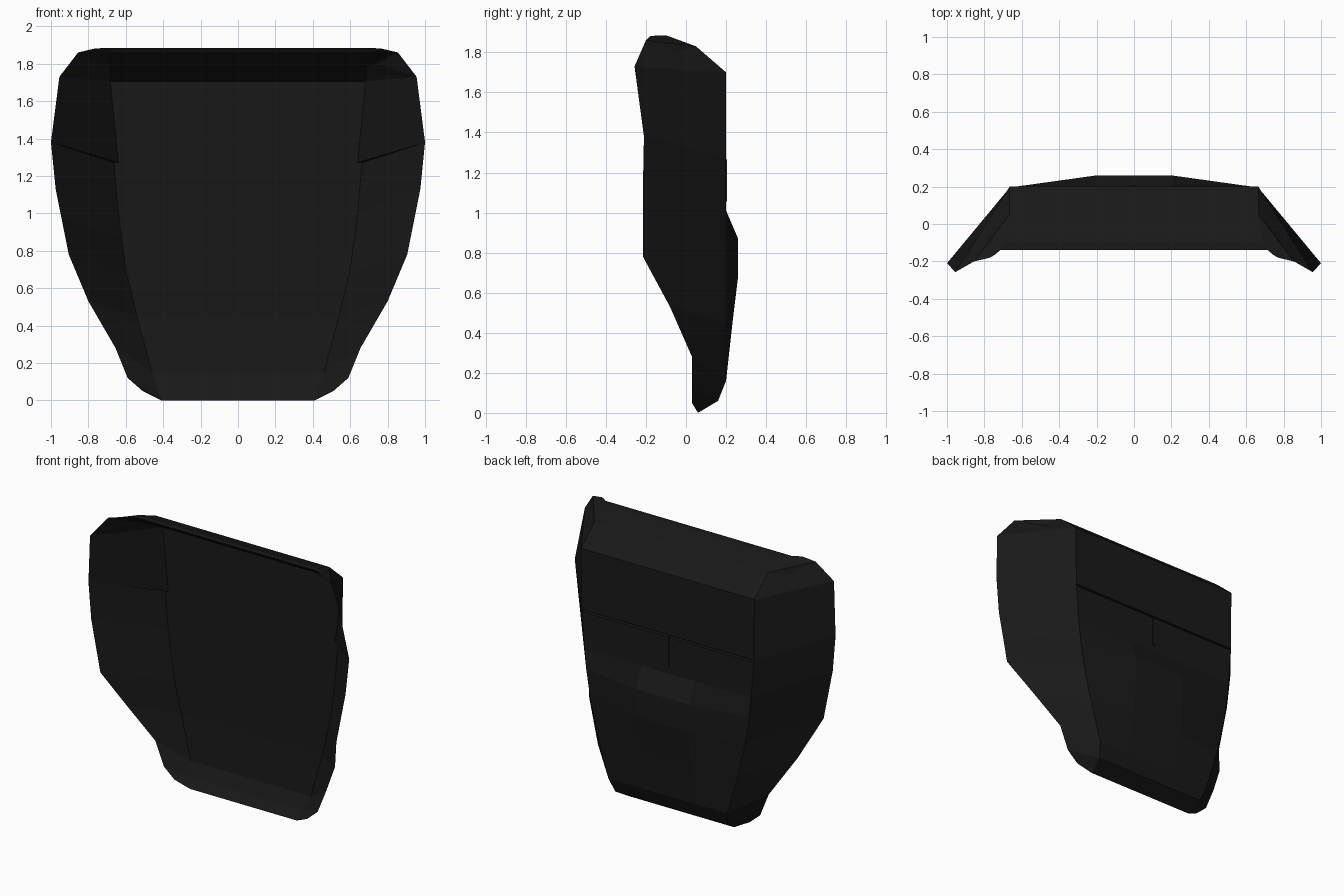
import bpy, bmesh

if "Cube" in bpy.data.objects:
    bpy.data.objects.remove(bpy.data.objects["Cube"])

black = bpy.data.materials.new("black_plastic")
black.diffuse_color = (0.0095, 0.0095, 0.0095, 1)
black.use_nodes = True
black.node_tree.nodes["Principled BSDF"].inputs["Base Color"].default_value = black.diffuse_color


def finish(name, bm):
    me = bpy.data.meshes.new(name)
    bm.to_mesh(me)
    bm.free()
    ob = bpy.data.objects.new(name, me)
    bpy.context.collection.objects.link(ob)
    me.materials.append(black)
    return ob


# Outer rows, bottom to top lip: (z, centre y, ridge x, ridge y), wing rim point
rows = [
    ((0.00, 0.06, 0.41, 0.06), (0.51, 0.03, 0.05)),
    ((0.06, 0.16, 0.43, 0.16), (0.59, 0.03, 0.12)),
    ((0.16, 0.20, 0.455, 0.20), (0.655, 0.03, 0.28)),
    ((0.45, 0.232, 0.54, 0.20), (0.80, -0.08, 0.53)),
    ((0.68, 0.26, 0.595, 0.20), (0.905, -0.215, 0.78)),
    ((0.87, 0.26, 0.625, 0.20), (0.945, -0.215, 0.98)),
    ((1.01, 0.20, 0.64, 0.20), (0.975, -0.215, 1.13)),
    ((1.27, 0.20, 0.66, 0.20), (1.00, -0.21, 1.38)),
    ((1.70, 0.20, 0.665, 0.20), (0.955, -0.257, 1.73)),
    ((1.83, 0.05, 0.665, 0.05), (0.855, -0.20, 1.86)),
    ((1.885, -0.10, 0.69, -0.10), (0.77, -0.18, 1.88)),
    ((1.885, -0.14, 0.715, -0.14), (0.745, -0.165, 1.882)),
]
rims = [r[1] for r in rows]


def skin(bm, cross_sections, facet_row=None):
    """Bridge successive cross-sections; facet_row gets a cut corner."""
    grid = [[bm.verts.new(p) for p in s] for s in cross_sections]
    for r, (lo, hi) in enumerate(zip(grid, grid[1:])):
        for i in range(len(lo) - 1):
            a, b, c, d = lo[i], lo[i + 1], hi[i + 1], hi[i]
            if i == len(lo) - 2 and r == facet_row:
                bm.faces.new((a, d, b))
                bm.faces.new((d, c, b))
            else:
                bm.faces.new((a, d, c, b))


bm = bmesh.new()

# Outer skin: back panel with seam and bulge, angled wing, cut corner, top lip
outer = []
for (z, yc, rx, ry), rim in rows:
    # the seam is a narrow groove made of four sections at one height
    seam = [(-0.007, 0), (-0.006, 0.03), (0.006, 0.03), (0.007, 0)] if z == 1.27 else [(0, 0)]
    for dz, depth in seam:
        outer.append([(0, yc - depth, z + dz), (0.2, yc - depth, z + dz),
                      (rx - 0.01, ry - depth, z + dz), (rx, ry, z + dz), rim])
skin(bm, outer, facet_row=11)

# Inner liner: flat panel (ridge x, y, z) with a side step, sharing the rim
liner = [(0.41, 0.06, 0, 0), (0.43, 0.10, 0.06, 1), (0.46, 0.14, 0.15, 2),
         (0.54, 0.15, 0.45, 3), (0.595, 0.15, 0.68, 4), (0.623, 0.15, 0.87, 5),
         (0.64, 0.15, 1.01, 6), (0.663, 0.15, 1.27, 7), (0.64, 0.15, 1.272, 7),
         (0.682, 0.15, 1.705, 8), (0.685, 0.02, 1.78, 9),
         (0.70, -0.12, 1.86, 10), (0.715, -0.14, 1.885, 11)]
inner = [[(0, y, z), (0.2, y, z), (x - 0.01, y, z), (x, y, z), rims[k]]
         for x, y, z, k in liner]
n = len(bm.faces)
skin(bm, inner)
bm.faces.ensure_lookup_table()
bmesh.ops.reverse_faces(bm, faces=bm.faces[n:])
bmesh.ops.remove_doubles(bm, verts=bm.verts, dist=0.0005)
shell = finish("seat_back_shell", bm)
mirror = shell.modifiers.new("mirror", "MIRROR")
mirror.use_clip = True

# Small vertical rib under the seam
bm = bmesh.new()
bmesh.ops.create_cube(bm, size=1)
bmesh.ops.scale(bm, vec=(0.02, 0.02, 0.21), verts=bm.verts)
bmesh.ops.translate(bm, vec=(0, 0.195, 1.16), verts=bm.verts)
finish("back_rib", bm)
